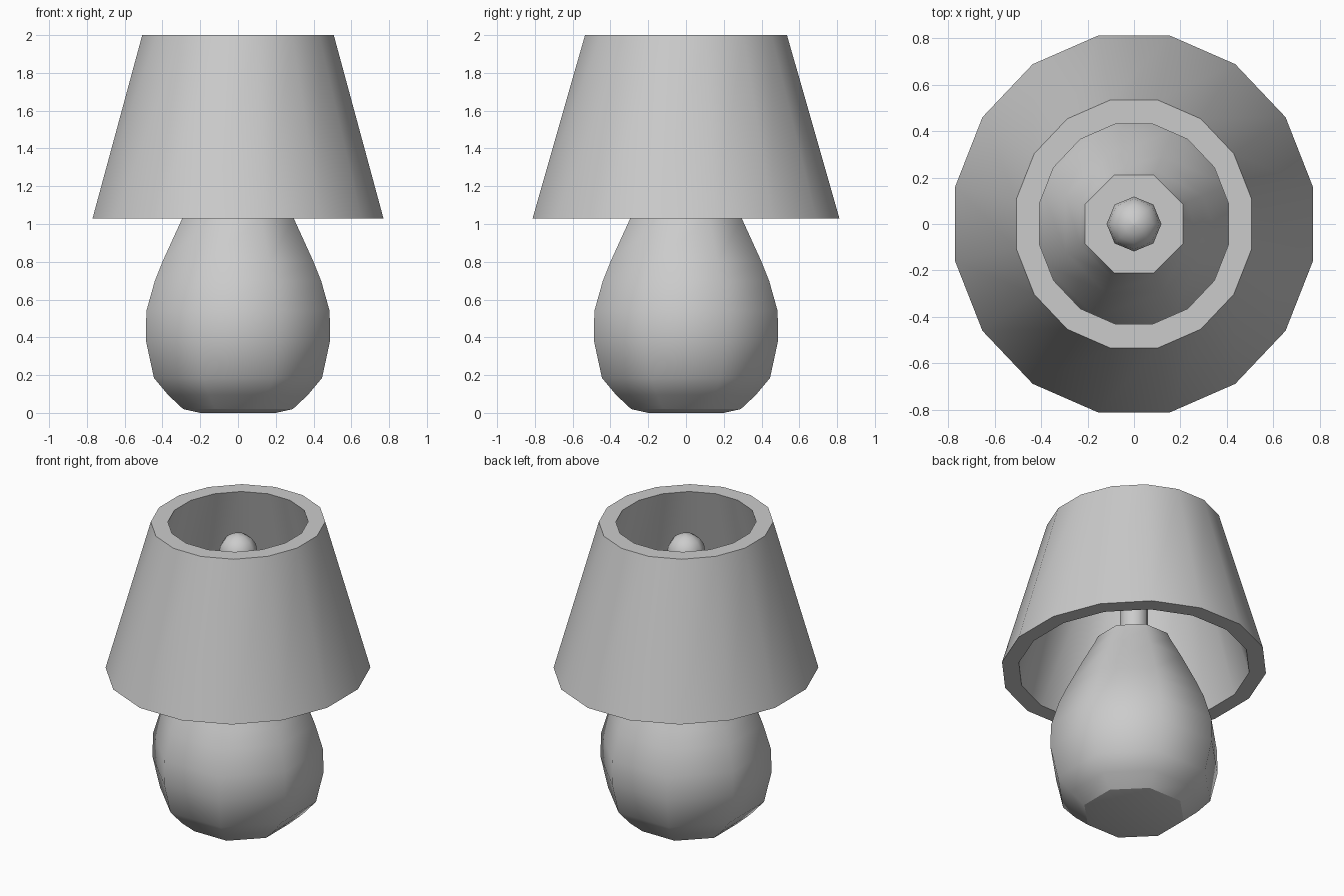
import bpy, bmesh, math

if "Cube" in bpy.data.objects:
    bpy.data.objects.remove(bpy.data.objects["Cube"])


def lathe(name, profile, sides, sharp=(), closed=False, sx=1.0, sy=1.0, turn=0.5):
    """Revolve (half-width, z) points; half-widths are measured to the extreme x of the polygon."""
    k = math.cos(math.pi / sides) if turn else 1.0
    bm = bmesh.new()
    rings = []
    for r, z in profile:
        ring = []
        for i in range(sides):
            a = 2 * math.pi * (i + turn) / sides
            ring.append(bm.verts.new((r / k * math.cos(a) * sx, r / k * math.sin(a) * sy, z)))
        rings.append(ring)
    n = len(rings)
    for j in range(n if closed else n - 1):
        a, b = rings[j], rings[(j + 1) % n]
        for i in range(sides):
            i2 = (i + 1) % sides
            bm.faces.new((a[i], a[i2], b[i2], b[i]))
    if not closed:
        bm.faces.new(rings[0][::-1])
        bm.faces.new(rings[-1])
    bmesh.ops.recalc_face_normals(bm, faces=bm.faces)
    for f in bm.faces:
        f.smooth = True
    for j in sharp:
        for i in range(sides):
            bm.edges.get((rings[j][i], rings[j][(i + 1) % sides])).smooth = False
    mesh = bpy.data.meshes.new(name)
    bm.to_mesh(mesh)
    bm.free()
    obj = bpy.data.objects.new(name, mesh)
    bpy.context.collection.objects.link(obj)
    return obj


# Pear-shaped body, eight sides, with a slightly chamfered underside
body = [(0.20, 0.0), (0.29, 0.02), (0.37, 0.095), (0.445, 0.185), (0.488, 0.385),
        (0.485, 0.54), (0.44, 0.70), (0.40, 0.80), (0.295, 1.03), (0.23, 1.16), (0.21, 1.21)]
lathe("lamp_body", body, 8, sharp=(1, len(body) - 1))

# Thick open lampshade, sixteen sides, a little deeper than wide
shade = [(0.77, 1.03), (0.507, 2.0), (0.408, 2.0), (0.672, 1.03)]
lathe("lampshade", shade, 16, sharp=(0, 1, 2, 3), closed=True, sy=0.812 / 0.77)

# Socket stem
lathe("bulb_stem", [(0.082, 1.19), (0.082, 1.72)], 8, sharp=(0, 1))

# Bulb: low-poly ball with corners on the axes
ball = [(0.118 * math.sin(math.pi * t / 8), 1.80 - 0.118 * math.cos(math.pi * t / 8))
        for t in range(1, 8)]
bulb = [(0.004, 1.682)] + ball + [(0.004, 1.918)]
lathe("bulb", bulb, 8, turn=0)
